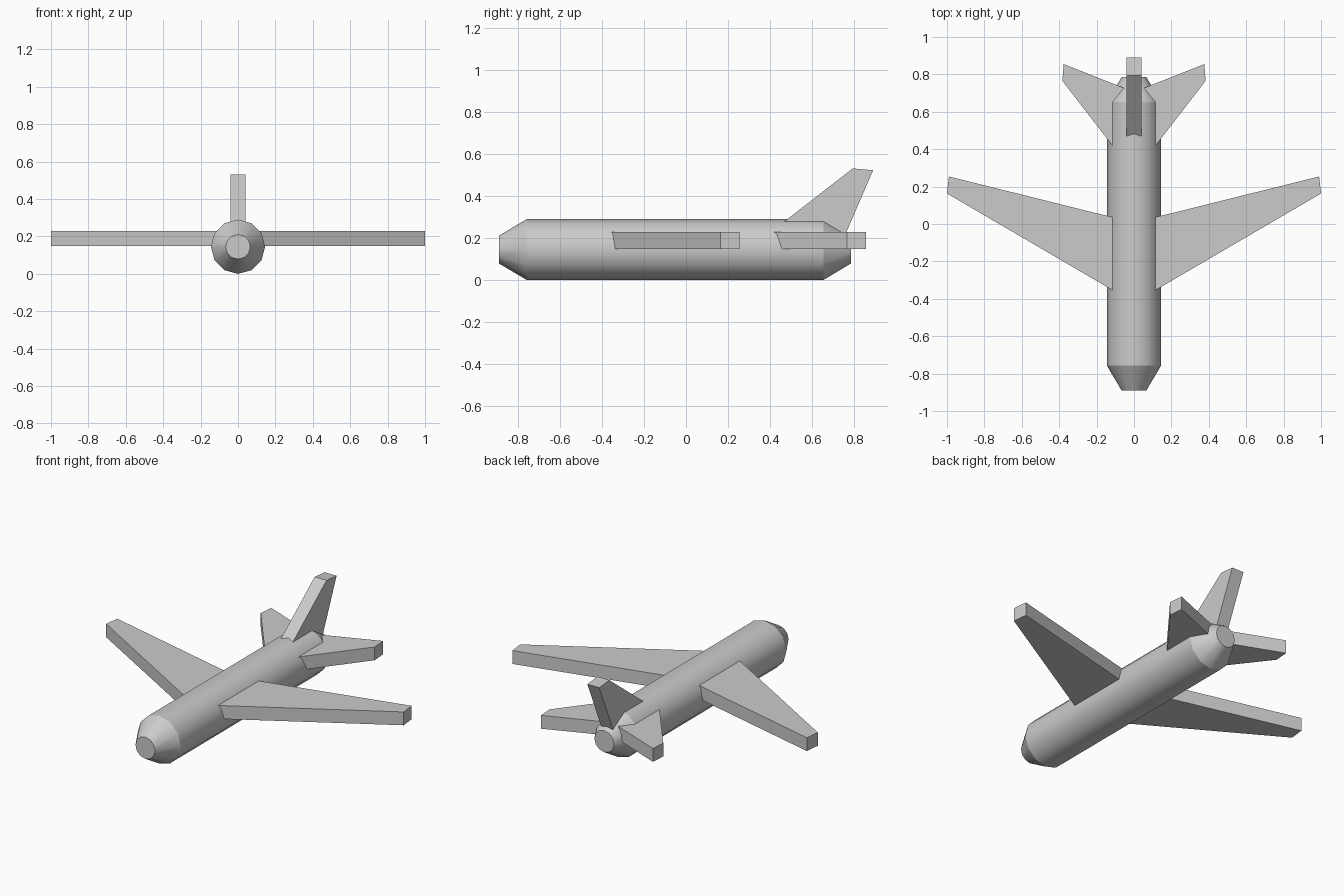
import bpy
import bmesh
import math

cube = bpy.data.objects.get("Cube")
if cube:
    bpy.data.objects.remove(cube, do_unlink=True)

# Single plain grey finish
GREY = (0.6, 0.6, 0.6, 1.0)
grey = bpy.data.materials.new("plain_grey")
grey.use_nodes = True
grey.diffuse_color = GREY
grey.node_tree.nodes["Principled BSDF"].inputs["Base Color"].default_value = GREY


def finish(bm, name):
    bmesh.ops.recalc_face_normals(bm, faces=bm.faces)
    mesh = bpy.data.meshes.new(name)
    bm.to_mesh(mesh)
    bm.free()
    mesh.materials.append(grey)
    obj = bpy.data.objects.new(name, mesh)
    bpy.context.collection.objects.link(obj)
    return obj


def slab(name, outline, offset):
    """Extrude a flat outline of 3D points along offset."""
    bm = bmesh.new()
    face = bm.faces.new([bm.verts.new(p) for p in outline])
    moved = bmesh.ops.extrude_face_region(bm, geom=[face])["geom"]
    bmesh.ops.translate(bm, vec=offset,
                        verts=[g for g in moved if isinstance(g, bmesh.types.BMVert)])
    return finish(bm, name)


AXIS_Z = 0.145
SIDES = 12

# Fuselage: twelve-sided tube with tapered nose and tail
bm = bmesh.new()
rings = []
for y, r in [(-0.89, 0.066), (-0.757, 0.145), (0.653, 0.145), (0.785, 0.066)]:
    angles = [math.tau * i / SIDES for i in range(SIDES)]
    rings.append([bm.verts.new((r * math.cos(a), y, AXIS_Z + r * math.sin(a)))
                  for a in angles])
for a, b in zip(rings, rings[1:]):
    for i in range(SIDES):
        j = (i + 1) % SIDES
        bm.faces.new((a[i], a[j], b[j], b[i])).smooth = True
for ring in (rings[0], rings[-1]):
    bm.faces.new(ring)
# Crisp edges around every ring
for e in bm.edges:
    if abs(e.verts[0].co.y - e.verts[1].co.y) < 0.001:
        e.smooth = False
finish(bm, "fuselage")

# Wings and tailplanes: swept outlines (x, y), mirrored left and right
surfaces = {
    "wing": [(0, -0.421), (1.0, 0.163), (0.99, 0.254), (0, 0.008)],
    "tailplane": [(0, 0.27), (0.383, 0.765), (0.376, 0.855), (0, 0.706)],
}
for part, outline in surfaces.items():
    for side, sign in (("left", 1), ("right", -1)):
        slab(f"{side}_{part}", [(sign * x, y, 0.148) for x, y in outline], (0, 0, 0.081))

# Tail fin: swept outline (y, z)
fin = [(0.296, AXIS_Z), (0.793, 0.531), (0.89, 0.522), (0.727, AXIS_Z)]
slab("tail_fin", [(-0.04, y, z) for y, z in fin], (0.08, 0, 0))
